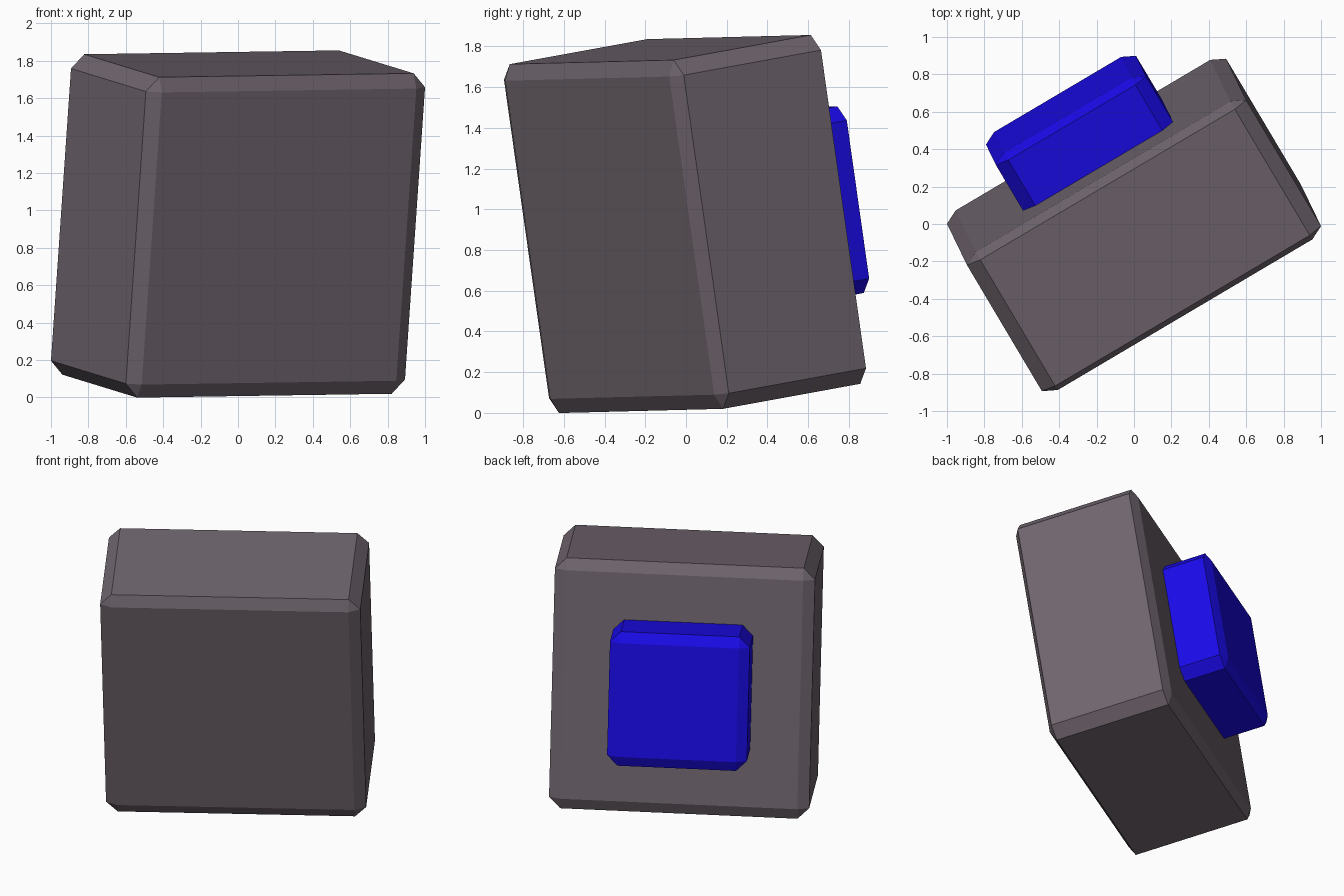
import bpy, bmesh
from mathutils import Vector, Matrix

if "Cube" in bpy.data.objects:
    bpy.data.objects.remove(bpy.data.objects["Cube"])

# Tilted frame shared by both parts: u = width, v = depth, w = height
u = Vector((0.8606, 0.509, 0.013)).normalized()
w = Vector((0.069, -0.139, 0.988))
w = (w - u * w.dot(u)).normalized()
v = w.cross(u)
frame = Matrix((u, v, w)).transposed().to_4x4()
origin = Vector((0, -0.005, 0.9275))


def chamfered_block(name, half, centre, bevel, colour):
    """Unit cube with cut edges, then stretched so the cuts stretch too."""
    bm = bmesh.new()
    bmesh.ops.create_cube(bm, size=2)
    bmesh.ops.bevel(bm, geom=bm.edges[:], offset=bevel, offset_type='OFFSET',
                    segments=1, profile=0.5, affect='EDGES')
    bmesh.ops.scale(bm, vec=half, verts=bm.verts[:])
    bmesh.ops.translate(bm, vec=centre, verts=bm.verts[:])
    bmesh.ops.transform(bm, matrix=Matrix.Translation(origin) @ frame,
                        verts=bm.verts[:])
    mesh = bpy.data.meshes.new(name)
    bm.to_mesh(mesh)
    bm.free()
    mat = bpy.data.materials.new(name + "_colour")
    mat.diffuse_color = colour
    mat.use_nodes = True
    mat.node_tree.nodes["Principled BSDF"].inputs["Base Color"].default_value = mat.diffuse_color
    mesh.materials.append(mat)
    obj = bpy.data.objects.new(name, mesh)
    bpy.context.collection.objects.link(obj)
    return obj


# Large dark grey block
chamfered_block("main_block", (0.867, 0.435, 0.867), (0, 0, 0), 0.088,
                (0.16, 0.13, 0.155, 1))
# Smaller blue block set into the back face
chamfered_block("back_block", (0.466, 0.233, 0.464), (0, 0.524, 0.003), 0.153,
                (0.01, 0.003, 0.8, 1))
